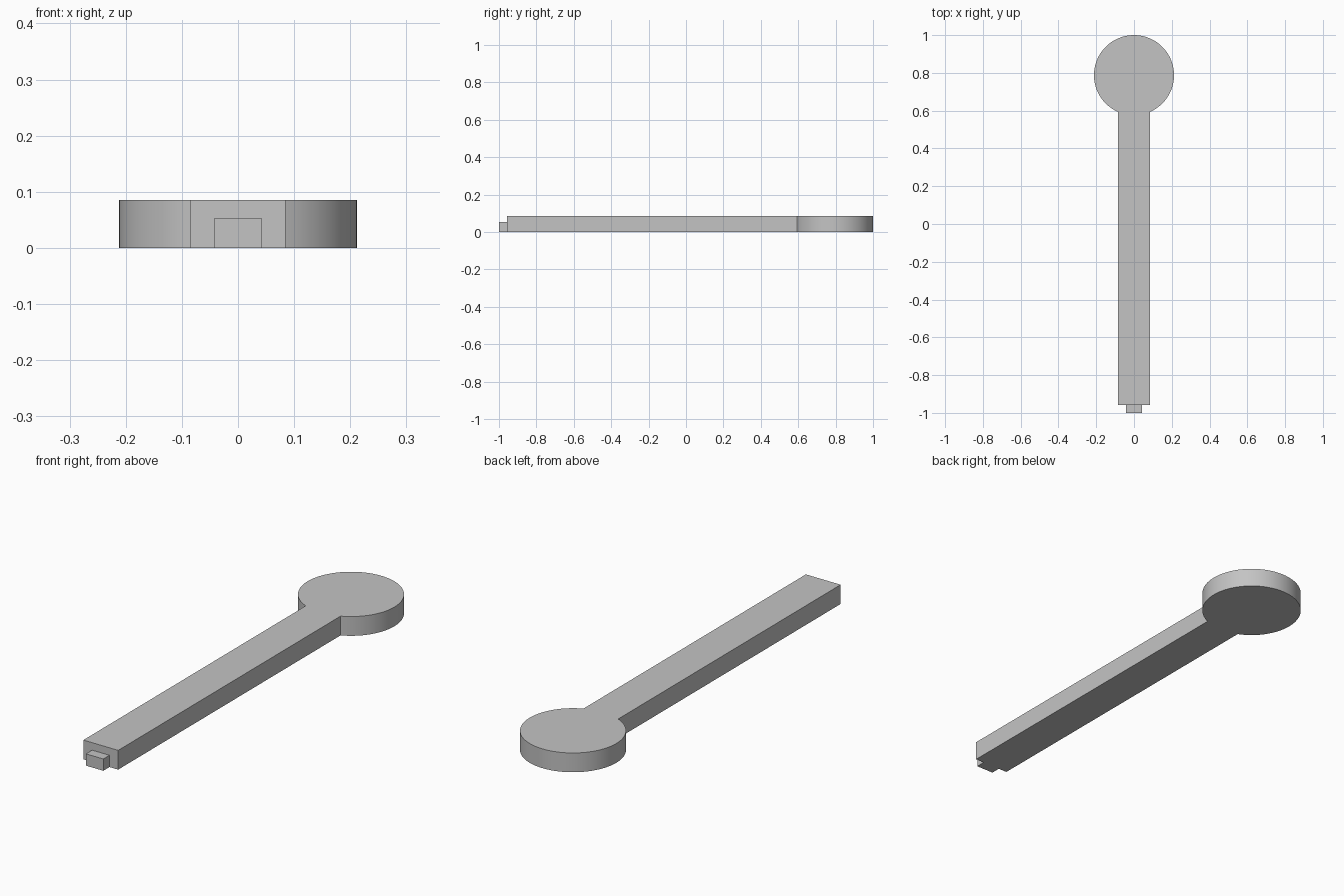
import bpy
import bmesh
from math import asin, sin, cos, pi

cube = bpy.data.objects.get("Cube")
if cube:
    bpy.data.objects.remove(cube, do_unlink=True)

HEIGHT = 0.085
HALF_WIDTH = 0.085
BAR_FRONT = -0.957
RADIUS = 0.212
DISC_Y = 1 - RADIUS
SEGMENTS = 72

grey = bpy.data.materials.new("plain grey")
grey.use_nodes = True
colour = (0.55, 0.55, 0.55, 1)
grey.diffuse_color = colour
grey.node_tree.nodes["Principled BSDF"].inputs["Base Color"].default_value = colour


def extrude_outline(name, outline, height):
    """Raise a flat counter-clockwise outline from the ground into a solid."""
    bm = bmesh.new()
    base = bm.faces.new([bm.verts.new((x, y, 0)) for x, y in outline])
    result = bmesh.ops.extrude_face_region(bm, geom=[base], use_keep_orig=True)
    top = [v for v in result["geom"] if isinstance(v, bmesh.types.BMVert)]
    bmesh.ops.translate(bm, verts=top, vec=(0, 0, height))
    bmesh.ops.recalc_face_normals(bm, faces=bm.faces)
    mesh = bpy.data.meshes.new(name)
    bm.to_mesh(mesh)
    bm.free()
    mesh.materials.append(grey)
    obj = bpy.data.objects.new(name, mesh)
    bpy.context.collection.objects.link(obj)
    return obj


# Bar and round head share one outline, so the join is clean
gap = asin(HALF_WIDTH / RADIUS)
start = -pi / 2 + gap
sweep = 2 * pi - 2 * gap
arc = [start + sweep * i / SEGMENTS for i in range(SEGMENTS + 1)]
outline = [(-HALF_WIDTH, BAR_FRONT), (HALF_WIDTH, BAR_FRONT)]
outline += [(RADIUS * cos(a), DISC_Y + RADIUS * sin(a)) for a in arc]
handle = extrude_outline("bar_with_round_head", outline, HEIGHT)

# Small tab on the front end of the bar
TAB = HALF_WIDTH / 2
extrude_outline("end_tab", [(-TAB, -1), (TAB, -1), (TAB, BAR_FRONT), (-TAB, BAR_FRONT)], 0.052)

# Smooth the curved rim and keep the edges sharp
bpy.ops.object.select_all(action="DESELECT")
handle.select_set(True)
bpy.context.view_layer.objects.active = handle
bpy.ops.object.shade_smooth_by_angle()
